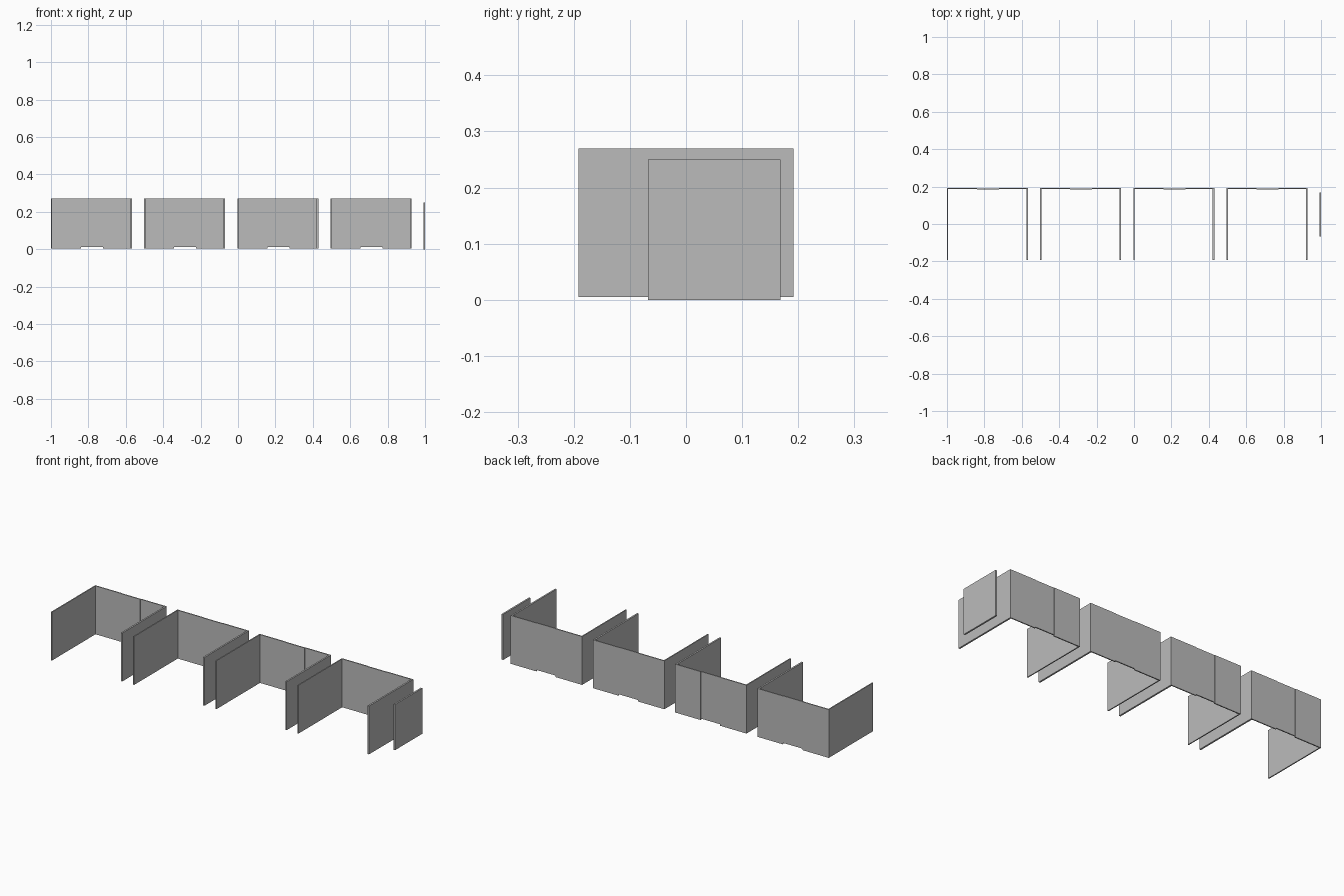
import bpy

if "Cube" in bpy.data.objects:
    bpy.data.objects.remove(bpy.data.objects["Cube"])

# Single grey finish
grey = bpy.data.materials.new("panel_grey")
grey.diffuse_color = (0.5, 0.5, 0.5, 1.0)
grey.use_nodes = True
grey.node_tree.nodes["Principled BSDF"].inputs["Base Color"].default_value = grey.diffuse_color


def panel(name, x, y, z):
    """Flat box panel given as (min, max) ranges on each axis."""
    bpy.ops.mesh.primitive_cube_add(size=1)
    ob = bpy.context.object
    ob.name = name
    ob.location = [(a + b) / 2 for a, b in (x, y, z)]
    ob.scale = [b - a for a, b in (x, y, z)]
    bpy.ops.object.transform_apply(location=True, rotation=False, scale=True)
    ob.data.materials.append(grey)
    return ob


PITCH = 0.4985
WIDTH = 0.433
LOW, HIGH = 0.005, 0.27
FRONT, BACK = -0.192, 0.192
BACK_INNER = 0.186

# Four open-fronted bays, each with two side walls and a three-part back
for i in range(4):
    x0 = -1.0 + i * PITCH
    x1 = x0 + WIDTH
    a, b = x0 + 0.160, x0 + 0.278
    n = i + 1
    panel(f"left_wall_{n}", (x0, x0 + 0.006), (FRONT, BACK_INNER), (LOW, HIGH))
    panel(f"right_wall_{n}", (x1 - 0.009, x1), (FRONT, BACK_INNER), (LOW, HIGH))
    panel(f"back_left_{n}", (x0, a), (BACK_INNER, BACK), (LOW, HIGH))
    panel(f"back_right_{n}", (b, x1), (BACK_INNER, BACK), (LOW, HIGH))
    # Middle section sits slightly forward and clear of the floor
    panel(f"back_middle_{n}", (a, b), (BACK_INNER - 0.002, BACK - 0.002), (0.012, HIGH))

# Free-standing end screen
panel("end_screen", (0.991, 1.0), (-0.068, 0.168), (0.0, 0.25))
